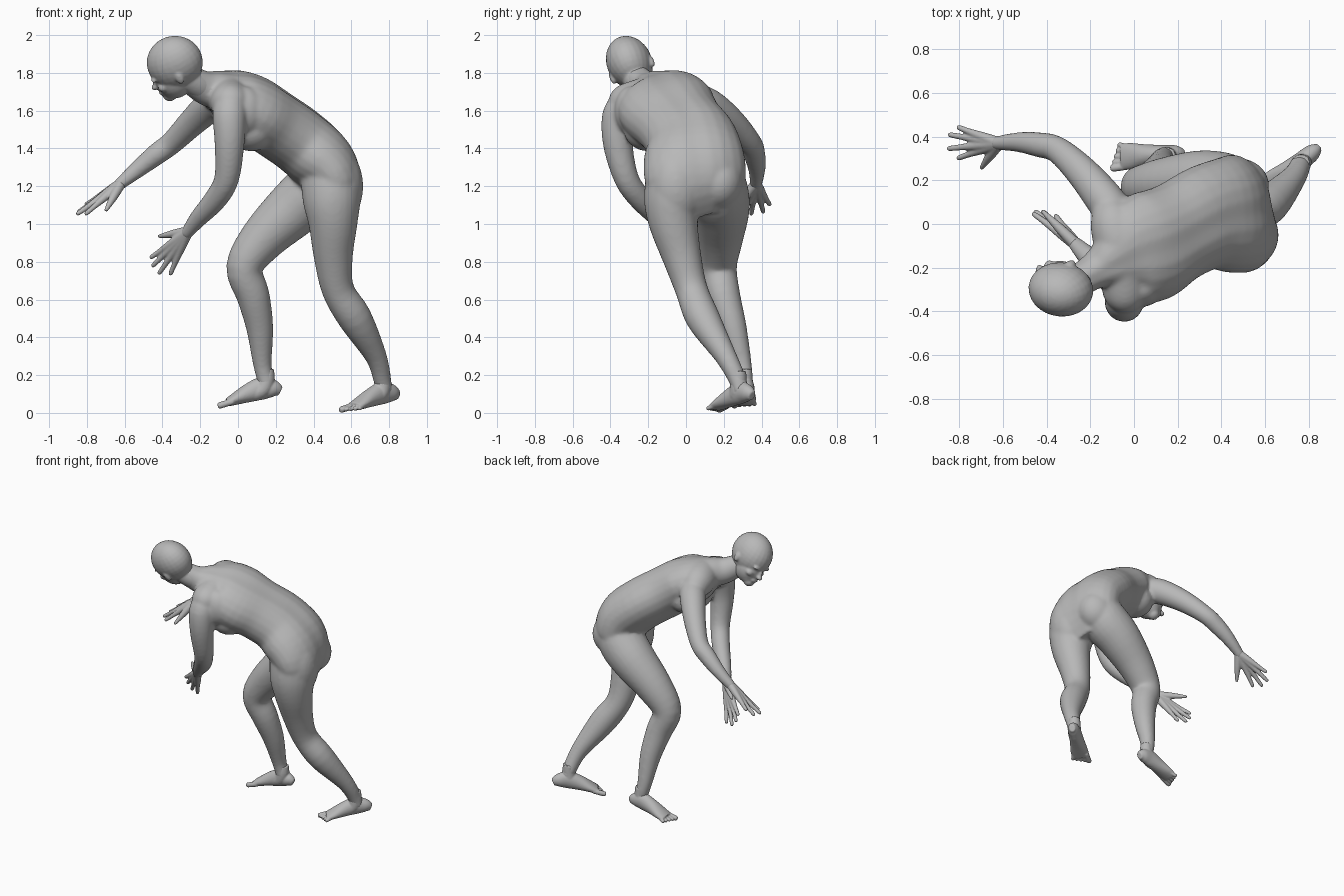
import bpy, bmesh, math
from mathutils import Vector, Matrix

cube = bpy.data.objects.get("Cube")
if cube:
    bpy.data.objects.remove(cube)

skin = bpy.data.materials.new("plain grey")
skin.use_nodes = True
GREY = (0.48, 0.48, 0.48, 1)
skin.diffuse_color = GREY
skin.node_tree.nodes["Principled BSDF"].inputs["Base Color"].default_value = GREY
V = Vector


def catmull(p, i, t):
    """Smooth value between entries i and i + 1 of a list of vectors."""
    a, b, c, d = (p[min(max(i + k, 0), len(p) - 1)] for k in (-1, 0, 1, 2))
    return 0.5 * (2 * b + (c - a) * t + (2 * a - 5 * b + 4 * c - d) * t * t
                  + (3 * b - a - 3 * c + d) * t ** 3)


def tube(bm, rings, side=(0, 1, 0), groove=0.0, steps=4, sides=24):
    """Loft through rings of x, y, z, half width and (optional) half depth."""
    rows = [V(tuple(r) + (r[-1],) * (5 - len(r))) for r in rings]
    rows = [catmull(rows, i, k / steps) for i in range(len(rows) - 1)
            for k in range(steps)] + [rows[-1]]
    mids = [V(r[:3]) for r in rows]
    loops = []
    for n, r in enumerate(rows):
        along = (mids[min(n + 1, len(mids) - 1)] - mids[max(n - 1, 0)]).normalized()
        s = V(side)
        s = (s - along * s.dot(along)).normalized()
        u = along.cross(s)
        ring = []
        for k in range(sides):
            a = math.tau * k / sides
            dip = 1 - groove * math.exp(-(((a - 1.5 * math.pi) / 0.25) ** 2))
            ring.append(bm.verts.new(mids[n] + s * r[3] * math.cos(a)
                                     + u * r[4] * math.sin(a) * dip))
        loops.append(ring)
    for low, high in zip(loops, loops[1:]):
        for k in range(sides):
            j = (k + 1) % sides
            bm.faces.new((low[k], low[j], high[j], high[k]))
    bm.faces.new(loops[0][::-1])
    bm.faces.new(loops[-1])


def blob(bm, at, size, axes=None):
    """Ellipsoid, optionally turned to the given axes."""
    turn = axes.to_4x4() if axes else Matrix()
    bmesh.ops.create_uvsphere(bm, u_segments=24, v_segments=16, radius=1,
                              matrix=Matrix.Translation(at) @ turn @ Matrix.Diagonal((*size, 1)))


def finish(bm, name, voxel, rounds):
    """Fuse the overlapping forms into one skin and soften it."""
    bmesh.ops.recalc_face_normals(bm, faces=bm.faces)
    mesh = bpy.data.meshes.new(name)
    bm.to_mesh(mesh)
    bm.free()
    mesh.materials.append(skin)
    obj = bpy.data.objects.new(name, mesh)
    bpy.context.collection.objects.link(obj)
    fuse = obj.modifiers.new("fuse", 'REMESH')
    fuse.mode = 'VOXEL'
    fuse.voxel_size = voxel
    fuse.use_smooth_shade = True
    soft = obj.modifiers.new("soften", 'SMOOTH')
    soft.factor = 0.5
    soft.iterations = rounds


def foot(name, heel, toe, inner, ankle):
    """Wedge-shaped foot with five toes; inner is the big toe's side."""
    bm = bmesh.new()
    heel, toe, ankle = V(heel), V(toe), V(ankle)
    across = (toe - heel).cross(V((0, 0, 1))).normalized()
    across *= math.copysign(1, across.y * inner)
    rings = []
    for f, w, h in ((0, .02, .025), (.1, .038, .045), (.28, .043, .06), (.5, .05, .05),
                    (.7, .06, .034), (.84, .06, .022)):
        rings.append((*(heel.lerp(toe, f) + V((0, 0, h))), w, h))
    tube(bm, rings, across)
    # instep rising to the ankle
    tube(bm, [(*(ankle + V((0, 0, 0.06))), .04), (*ankle, .044),
              (*ankle.lerp(heel.lerp(toe, 0.4), 0.5), .045),
              (*(heel.lerp(toe, 0.62) + V((0, 0, 0.036))), .032)], across)
    for k in range(5):
        start = heel.lerp(toe, 0.76) + across * (0.044 - 0.022 * k) + V((0, 0, 0.022))
        end = heel.lerp(toe, 1 - 0.03 * k) + across * (0.05 - 0.027 * k) + V((0, 0, 0.014))
        r = 0.017 if k == 0 else 0.012
        tube(bm, [(*start, r), (*start.lerp(end, 0.85), r), (*end, r * 0.6)], across)
    finish(bm, name, 0.005, 3)


def hand(name, wrist, tips, thumb, side):
    """Palm bones fan out from the wrist and carry on as fingers."""
    bm = bmesh.new()
    wrist = V(wrist)
    for tip in map(V, tips):
        knuckle = wrist.lerp(tip, 0.52)
        tube(bm, [(*wrist, .028), (*wrist.lerp(tip, 0.3), .024), (*knuckle, .019),
                  (*wrist.lerp(tip, 0.75), .014), (*wrist.lerp(tip, 0.95), .012),
                  (*tip, .007)], side)
    thumb = V(thumb)
    tube(bm, [(*wrist, .028), (*wrist.lerp(thumb, 0.45), .023),
              (*wrist.lerp(thumb, 0.75), .016), (*thumb, .009)], side)
    finish(bm, name, 0.005, 3)


body = bmesh.new()

# torso and neck, with a shallow spine groove
tube(body, [(.46, .08, 1.06, .15, .09), (.49, .05, 1.2, .26, .155), (.445, .045, 1.33, .27, .18),
            (.33, .03, 1.44, .245, .182), (.2, -.035, 1.53, .235, .182), (.08, -.1, 1.61, .26, .18),
            (-.02, -.13, 1.665, .235, .157), (-.1, -.17, 1.705, .14, .11),
            (-.18, -.215, 1.725, .085, .09), (-.29, -.28, 1.79, .07)],
     (-.12, .47, .13), groove=0.07)

# shoulder girdle
tube(body, [(-.04, -.38, 1.61, .06), (-.04, -.33, 1.635, .1), (-.045, -.23, 1.66, .112),
            (-.065, -.1, 1.695, .117), (-.095, .01, 1.685, .108), (-.12, .09, 1.645, .07)], (1, 0, 0))

# buttocks, chest and the muscle under the left shoulder
blob(body, (.525, -.05, 1.2), (.138, .15, .21))
blob(body, (.475, .175, 1.22), (.145, .128, .145))
blob(body, (.07, -.2, 1.5), (.13, .13, .115))
blob(body, (-.01, 0, 1.56), (.12, .13, .11))
blob(body, (.035, -.29, 1.6), (.1, .09, .13))

# arms
tube(body, [(-.04, -.31, 1.64, .085), (-.045, -.355, 1.57, .09), (-.045, -.36, 1.42, .079),
            (-.06, -.315, 1.24, .066), (-.12, -.24, 1.13, .061), (-.21, -.15, 1.03, .048),
            (-.28, -.08, .94, .031)])
tube(body, [(-.07, .02, 1.66, .09), (-.14, .12, 1.63, .088), (-.24, .24, 1.54, .075),
            (-.35, .34, 1.43, .061), (-.43, .362, 1.37, .058), (-.53, .375, 1.29, .046),
            (-.64, .37, 1.2, .031)], (0, 0, 1))

# legs
tube(body, [(.49, -.05, 1.25, .16), (.497, -.07, 1.12, .153), (.503, -.065, 1, .13),
            (.505, -.02, .82, .103), (.53, .03, .65, .086), (.62, .09, .5, .09),
            (.73, .21, .3, .058), (.765, .275, .17, .047), (.78, .29, .1, .04)])
tube(body, [(.46, .16, 1.28, .14), (.4, .17, 1.175, .16), (.29, .187, 1.075, .15),
            (.13, .18, .92, .122), (.035, .172, .77, .098), (.08, .2, .62, .088),
            (.115, .25, .45, .072), (.13, .3, .25, .049), (.155, .31, .15, .045)])

finish(body, "body", 0.01, 12)

# head, in its own right / forward / up axes
head = bmesh.new()
right = V((.08, .91, .4)).normalized()
ahead = V((-.9, .25, -.35))
ahead = (ahead - right * ahead.dot(right)).normalized()
up = right.cross(ahead)
axes = Matrix((right, ahead, up)).transposed()
centre = V((-.335, -.3, 1.855))


def head_blob(at, size):
    blob(head, centre + axes @ V(at), size, axes)


head_blob((0, 0, 0), (.12, .15, .144))             # skull
head_blob((0, .045, -.08), (.092, .098, .11))      # face
head_blob((0, .06, -.125), (.07, .075, .062))      # jaw
head_blob((0, .1, -.155), (.04, .04, .038))        # chin
head_blob((0, .138, -.07), (.015, .022, .035))     # nose bridge
head_blob((0, .155, -.088), (.021, .022, .016))    # nose tip
head_blob((0, .128, -.126), (.034, .022, .018))    # lips
for s in (-1, 1):
    head_blob((s * .045, .128, -.028), (.038, .018, .013))   # brow
    head_blob((s * .055, .1, -.085), (.032, .03, .025))      # cheek
    head_blob((s * .113, -.015, -.05), (.014, .022, .036))   # ear

# throat, joining the head to the neck
tube(head, [(-.17, -.21, 1.72, .078, .085), (-.23, -.25, 1.75, .073), (-.3, -.285, 1.8, .07)])
finish(head, "head", 0.007, 5)

# feet
foot("left_foot", (.845, .35, .065), (.57, .13, 0), 1, (.765, .278, .16))
foot("right_foot", (.225, .325, .09), (-.11, .305, .022), -1, (.15, .31, .17))

# hands
hand("left_hand", (-.265, -.095, .96),
     [(-.465, .05, .82), (-.455, .06, .775), (-.42, .06, .735), (-.36, .04, .73)],
     (-.42, .06, .935), (0, 1, 0))
hand("right_hand", (-.62, .37, 1.215),
     [(-.81, .445, 1.1), (-.85, .41, 1.06), (-.855, .345, 1.05), (-.81, .3, 1.05)],
     (-.7, .255, 1.07), (0, 0, 1))
